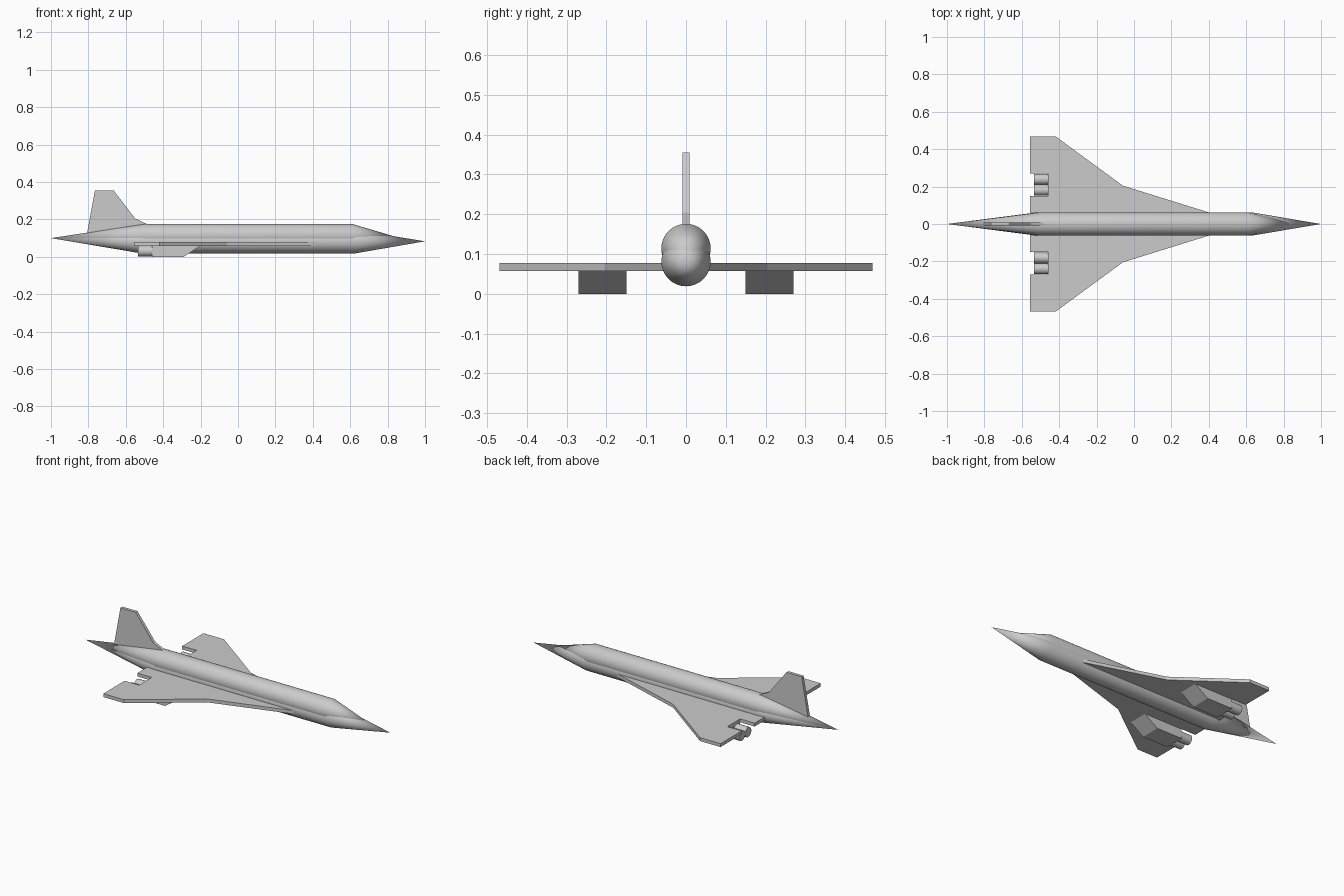
import bpy, bmesh, math
from mathutils import Vector

cube = bpy.data.objects.get("Cube")
if cube:
    bpy.data.objects.remove(cube)

grey = bpy.data.materials.new("light grey")
grey.use_nodes = True
GREY = (0.6, 0.6, 0.6, 1)
grey.diffuse_color = GREY
grey.node_tree.nodes["Principled BSDF"].inputs["Base Color"].default_value = GREY


def finish(name, bm, smooth=False):
    bmesh.ops.recalc_face_normals(bm, faces=bm.faces)
    mesh = bpy.data.meshes.new(name)
    bm.to_mesh(mesh)
    bm.free()
    mesh.materials.append(grey)
    obj = bpy.data.objects.new(name, mesh)
    bpy.context.collection.objects.link(obj)
    if smooth:
        bpy.ops.object.select_all(action='DESELECT')
        obj.select_set(True)
        bpy.context.view_layer.objects.active = obj
        bpy.ops.object.shade_smooth_by_angle(angle=math.radians(25))
        obj.select_set(False)
    return obj


def spindle(name, sections, segments=32):
    """Loft circles (x, z, radius) along x; radius 0 makes a point."""
    bm = bmesh.new()
    rings = []
    for x, z, r in sections:
        count = segments if r else 1
        angles = [math.tau * i / segments for i in range(count)]
        rings.append([bm.verts.new((x, r * math.sin(a), z + r * math.cos(a))) for a in angles])
    for a, b in zip(rings, rings[1:]):
        for i in range(segments):
            j = (i + 1) % segments
            corners = [a[i % len(a)], a[j % len(a)], b[j % len(b)], b[i % len(b)]]
            bm.faces.new(list(dict.fromkeys(corners)))
    for ring in (rings[0], rings[-1]):
        if len(ring) > 1:
            bm.faces.new(ring)
    return finish(name, bm, True)


def slab(name, outline, depth):
    """Extrude a closed outline of points by a depth vector."""
    bm = bmesh.new()
    face = bm.faces.new([bm.verts.new(p) for p in outline])
    out = bmesh.ops.extrude_face_region(bm, geom=[face])
    moved = [v for v in out["geom"] if isinstance(v, bmesh.types.BMVert)]
    bmesh.ops.translate(bm, verts=moved, vec=Vector(depth))
    return finish(name, bm)


# Fuselage: two overlapping tubes, each with its own nose and tail cone
R = 0.062
spindle("upper_fuselage", [(-1, 0.1, 0), (-0.5, 0.114, R), (0.61, 0.114, R), (0.88, 0.096, 0)])
spindle("lower_fuselage", [(-1, 0.1, 0), (-0.52, 0.081, R), (0.63, 0.081, R), (1, 0.083, 0)])

# Tail fin
fin = [(-0.81, 0.11), (-0.765, 0.355), (-0.665, 0.355), (-0.55, 0.205), (-0.48, 0.172), (-0.5, 0.11)]
slab("tail_fin", [(x, -0.009, z) for x, z in fin], (0, 0.018, 0))

# Wings, engine boxes and nozzles on both sides
wing = [(0.46, 0.042), (0.4, 0.062), (-0.06, 0.205), (-0.42, 0.469), (-0.555, 0.469), (-0.555, 0.27),
        (-0.46, 0.27), (-0.46, 0.15), (-0.555, 0.15), (-0.555, 0.02)]
box = [(-0.46, 0), (-0.29, 0), (-0.2, 0.06), (-0.46, 0.06)]
for side, s in (("left", 1), ("right", -1)):
    slab(side + "_wing", [(x, s * y, 0.058) for x, y in wing], (0, 0, 0.02))
    slab(side + "_engine_box", [(x, s * 0.15, z) for x, z in box], (0, s * 0.12, 0))
    for place, y in (("inner", 0.181), ("outer", 0.239)):
        nozzle = spindle(f"{side}_{place}_nozzle", [(-0.535, 0.031, 0.029), (-0.45, 0.031, 0.029)], 24)
        nozzle.location.y = s * y
